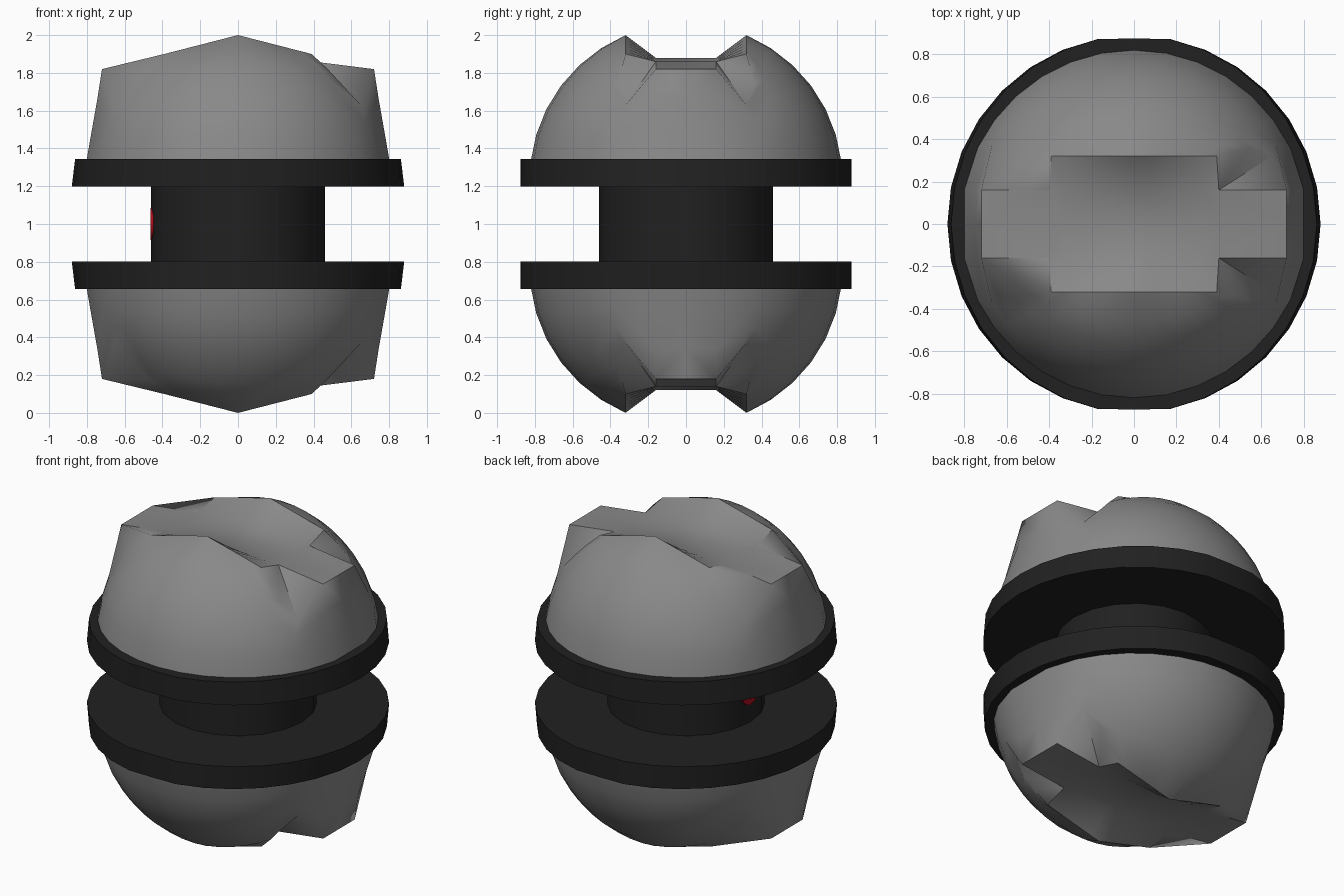
import bpy, bmesh
from math import sin, cos, radians, pi
from mathutils import Vector, Matrix

if "Cube" in bpy.data.objects:
    bpy.data.objects.remove(bpy.data.objects["Cube"])

def material(name, col):
    m = bpy.data.materials.new(name)
    m.diffuse_color = (*col, 1)
    m.use_nodes = True
    m.node_tree.nodes["Principled BSDF"].inputs["Base Color"].default_value = m.diffuse_color
    return m

grey = material("grey", (0.25, 0.25, 0.25))
black = material("black", (0.015, 0.015, 0.015))
red = material("red", (0.4, 0.004, 0.01))

def finish(name, bm, mat, axes=None, by_angle=True):
    bmesh.ops.recalc_face_normals(bm, faces=bm.faces[:])
    for f in bm.faces:
        f.smooth = True
    me = bpy.data.meshes.new(name)
    bm.to_mesh(me)
    bm.free()
    ob = bpy.data.objects.new(name, me)
    bpy.context.collection.objects.link(ob)
    ob.location.z = 1                       # all parts mirror about z = 1
    me.materials.append(mat)
    if axes:
        mod = ob.modifiers.new("mirror", 'MIRROR')
        mod.use_axis = axes
        mod.merge_threshold = 0.001
    if by_angle:
        bpy.ops.object.select_all(action='DESELECT')
        bpy.context.view_layer.objects.active = ob
        ob.select_set(True)
        bpy.ops.object.shade_smooth_by_angle(angle=radians(32))
    return ob

# domes with a slot across the top and raised end lugs (front quarter, mirrored in y and z)
bm = bmesh.new()
centre, R, N, rows = Vector((0, 0, 0.235)), 0.828, 6, 6

def column(j):
    """Points from the slot rim down the sphere to the base."""
    rim = Vector((0.39 * j / N, -0.32, 1.0 - 0.1 * abs(j) / N)) - centre
    a = radians(-90 + 64 * j / N)
    base = Vector((0.82 * cos(a), 0.82 * sin(a), 0.095))
    pts = [rim + centre]
    for i in range(1, rows + 1):
        d = rim.normalized().slerp(base.normalized(), i / rows)
        pts.append(d * R + centre)
    if abs(j) == N:
        pts[3] = Vector((0.65 * (1 if j > 0 else -1), -0.32, 0.63))
    return [bm.verts.new(p) for p in pts]

js = range(-N, N + 1)
cols = [column(j) for j in js]
inner = [bm.verts.new((0.4 * j / N, -0.16, 0.88 - 0.02 * abs(j) / N)) for j in js]
mid = [bm.verts.new((v.co.x, 0, v.co.z)) for v in inner]
F = bm.faces.new
sharp = []
for k in range(2 * N):
    for i in range(rows):
        F((cols[k][i], cols[k + 1][i], cols[k + 1][i + 1], cols[k][i + 1]))
    F((cols[k][0], cols[k + 1][0], inner[k + 1], inner[k]))
    F((inner[k], inner[k + 1], mid[k + 1], mid[k]))
    sharp.append((cols[k][0], cols[k + 1][0]))

for s in (-1, 1):
    e = 2 * N if s > 0 else 0
    rim, r1, r2, P, Q, Q2, B = cols[e]
    C, C0 = inner[e], mid[e]
    # lug end: points from top to base, with their twins on y = 0
    end = [bm.verts.new((s * x, -0.16, z))
           for x, z in ((0.72, 0.82), (0.745, 0.66), (0.775, 0.49), (0.803, 0.33))]
    twin = [bm.verts.new((v.co.x, 0, v.co.z)) for v in end]
    T = end[0]
    if s > 0:
        tris = ((C, rim, r1), (C, r1, r2), (C, r2, P), (C, P, T))
        sharp.append((C, P))
    else:
        tris = ((T, C, rim), (T, rim, r1), (T, r1, r2), (T, r2, P))
    for t in tris:
        F(t)
    F((C, T, twin[0], C0))
    for i, (a, b) in enumerate(((P, Q), (Q, Q2), (Q2, B))):
        F((end[i], a, b, end[i + 1]))
        F((end[i], end[i + 1], twin[i + 1], twin[i]))
    sharp += [(rim, C), (C, T), (T, twin[0])]
for pair in sharp:
    bm.edges.get(pair).smooth = False
finish("slotted_domes", bm, grey, (False, True, True), by_angle=False)

# collars: 32-sided discs, flattened at front and back, upper edge narrower in x
bm = bmesh.new()
bmesh.ops.create_cone(bm, cap_ends=True, segments=32, radius1=0.88, radius2=0.88, depth=0.147,
                      matrix=Matrix.Translation((0, 0, 0.2715)))
for v in bm.verts:
    v.co.y = max(-0.875, min(0.875, v.co.y * 1.01))
    if v.co.z > 0.3:
        v.co.x *= 0.98
finish("collars", bm, black, (False, False, True))

# narrow core between the collars
bm = bmesh.new()
bmesh.ops.create_cone(bm, cap_ends=True, segments=20, radius1=0.46, radius2=0.46, depth=0.42)
finish("core", bm, black)

# red button almost flush with the left of the core
bm = bmesh.new()
bmesh.ops.create_cone(bm, cap_ends=True, segments=12, radius1=0.085, radius2=0.085, depth=0.04,
                      matrix=Matrix.Translation((-0.442, 0, 0)) @ Matrix.Rotation(pi / 2, 4, 'Y'))
finish("button", bm, red)
